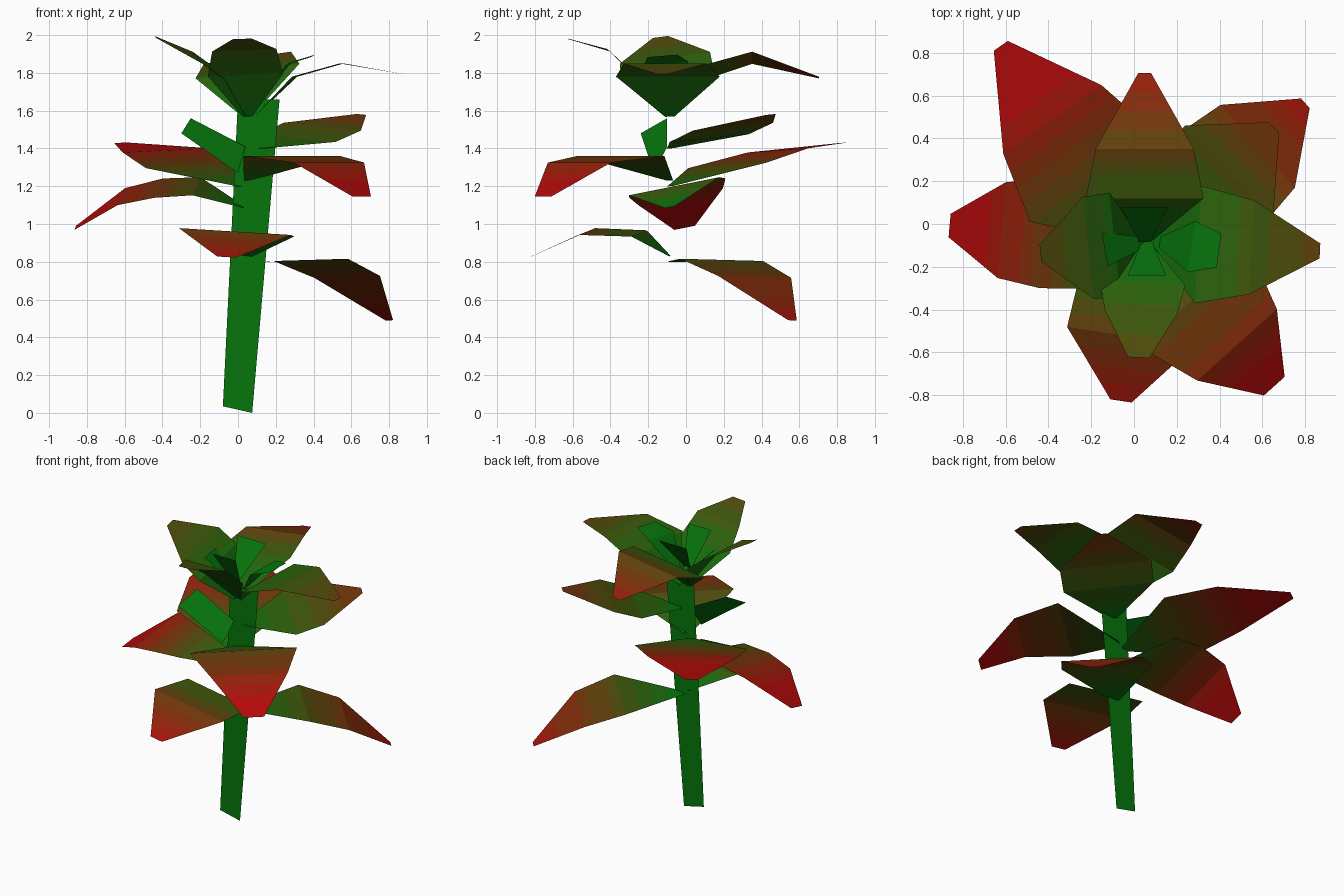
import bpy
from math import cos, sin, radians

STEM_Y = -0.085
GREEN, RED, STEPS = (0.06, 0.46, 0.08), (0.70, 0.07, 0.07), 10

# Palette running from stem green to leaf-tip red
palette = []
for i in range(STEPS + 1):
    t = i / STEPS
    mat = bpy.data.materials.new(f"leaf_tone_{i}")
    mat.diffuse_color = [(g + (r - g) * t) ** 2.2 for g, r in zip(GREEN, RED)] + [1]
    palette.append(mat)


def sheet(name, verts, faces, tones):
    me = bpy.data.meshes.new(name)
    me.from_pydata(verts, [], faces)
    for mat in palette:
        me.materials.append(mat)
    for poly, tone in zip(me.polygons, tones):
        poly.material_index = tone
    ob = bpy.data.objects.new(name, me)
    bpy.context.collection.objects.link(ob)
    return ob


def leaf(name, x, z, azimuth, rows, roll=0.0, red=0.0, bands=4, base=0.025):
    """Folded strip: rows are (distance out, half width, height); roll tips it sideways."""
    a = radians(azimuth)
    rows = [(0.0, base, z)] + rows
    fine = [rows[0]]
    for p, q in zip(rows, rows[1:]):
        for k in range(1, bands + 1):
            fine.append(tuple(u + (v - u) * k / bands for u, v in zip(p, q)))
    verts, faces, tones = [], [], []
    for d, w, h in fine:
        for s in (w, -w):
            verts.append((x + d * cos(a) - s * sin(a),
                          STEM_Y + d * sin(a) + s * cos(a), h + s * roll))
    for i in range(len(fine) - 1):
        j = 2 * i
        faces.append((j, j + 1, j + 3, j + 2))
        t = (fine[i][0] + fine[i + 1][0]) / 2 / rows[-1][0] * red
        tones.append(round(min(t, 1) * STEPS))
    return sheet(name, verts, faces, tones)


# Flat stem and the short side shoot
sheet("stem", [(-0.08, STEM_Y, 0.035), (0.075, STEM_Y, 0.0),
               (0.22, STEM_Y, 1.66), (0.0, STEM_Y, 1.66)], [(0, 1, 2, 3)], [0])
sheet("side_shoot", [(0.04, -0.10, 1.41), (0.0, -0.17, 1.27),
                     (-0.30, -0.24, 1.48), (-0.25, -0.10, 1.56)], [(0, 3, 2, 1)], [0])

# Lower leaves
leaf("low_right_leaf", 0.08, 0.80, 42,
     [(0.41, 0.295, 0.81), (0.67, 0.26, 0.72), (0.97, 0.03, 0.49)], -0.02, 0.9)
leaf("low_front_leaf", 0.05, 0.83, -98.5,
     [(0.165, 0.275, 0.95), (0.445, 0.30, 0.96), (0.75, 0.05, 0.825)], -0.06, 0.95)

# Middle leaves
leaf("mid_left_leaf", 0.03, 1.09, 175,
     [(0.25, 0.24, 1.20), (0.45, 0.255, 1.19), (0.65, 0.225, 1.145), (0.895, 0.055, 0.98)],
     -0.2, 1.2)
leaf("mid_back_leaf", 0.02, 1.20, 125,
     [(0.37, 0.36, 1.31), (0.70, 0.28, 1.39), (1.12, 0.04, 1.43)], -0.04, 1.4)
leaf("mid_front_leaf", 0.05, 1.23, -48,
     [(0.35, 0.345, 1.36), (0.645, 0.25, 1.325), (0.905, 0.065, 1.145)], 0.0, 1.1)
leaf("mid_right_leaf", 0.10, 1.40, 44,
     [(0.30, 0.29, 1.455), (0.48, 0.295, 1.515), (0.77, 0.035, 1.58)], 0.07, 0.65)

# Crown leaves
leaf("crown_back_leaf", 0.05, 1.57, 90,
     [(0.205, 0.275, 1.81), (0.435, 0.23, 1.88), (0.79, 0.03, 1.775)], -0.14, 0.9)
leaf("crown_left_leaf", 0.04, 1.57, 186,
     [(0.13, 0.245, 1.79), (0.255, 0.24, 1.88), (0.48, 0.04, 1.99)], -0.13, 0.45)
leaf("crown_right_leaf", 0.09, 1.57, -3,
     [(0.21, 0.275, 1.78), (0.46, 0.22, 1.85), (0.78, 0.035, 1.795)], 0.0, 0.5)
leaf("crown_front_leaf", 0.05, 1.57, -93,
     [(0.19, 0.20, 1.79), (0.325, 0.17, 1.92), (0.54, 0.05, 1.98)], 0.04, 0.45)

# Young leaves in the heart of the crown
leaf("bud_front_leaf", 0.06, 1.66, -90, [(0.155, 0.09, 1.92)], bands=1)
leaf("bud_back_leaf", 0.05, 1.70, 90, [(0.165, 0.11, 1.92)], bands=1)
leaf("bud_left_leaf", 0.05, 1.66, 190, [(0.19, 0.08, 1.85)], bands=1)
leaf("bud_right_leaf", 0.12, 1.66, -8,
     [(0.15, 0.12, 1.85), (0.28, 0.08, 1.89)], 0.08, bands=1)
